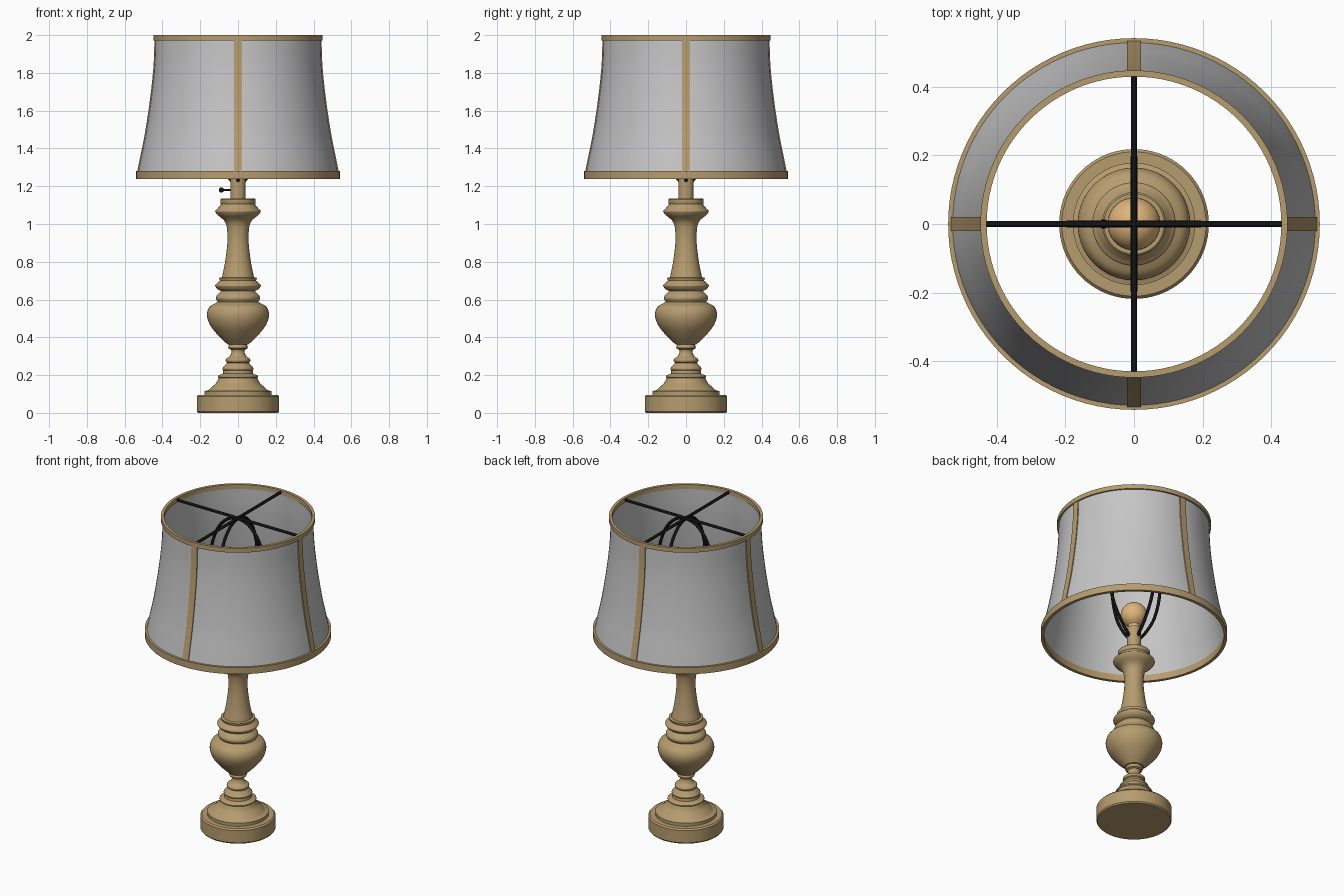
import bpy, bmesh, math
from mathutils import Vector

if "Cube" in bpy.data.objects:
    bpy.data.objects.remove(bpy.data.objects["Cube"])


def material(name, rgb):
    m = bpy.data.materials.new(name)
    m.diffuse_color = (*rgb, 1)
    m.use_nodes = True
    m.node_tree.nodes["Principled BSDF"].inputs["Base Color"].default_value = m.diffuse_color
    return m


BRASS = material("antique_tan", (0.47, 0.335, 0.16))
FABRIC = material("grey_fabric", (0.56, 0.56, 0.56))
BLACK = material("black_metal", (0.006, 0.006, 0.006))
BULB = material("warm_bulb", (0.74, 0.46, 0.20))


def spline(pts, n=5):
    """Catmull-Rom through the points; two points stay a straight line."""
    if len(pts) < 3:
        return [Vector(p) for p in pts]
    p = [Vector(q) for q in pts]
    p = [2 * p[0] - p[1]] + p + [2 * p[-1] - p[-2]]
    out = []
    for a, b, c, d in zip(p, p[1:], p[2:], p[3:]):
        for i in range(n):
            t = i / n
            out.append(0.5 * (2 * b + (c - a) * t + (2 * a - 5 * b + 4 * c - d) * t * t
                              + (3 * b - a - 3 * c + d) * t ** 3))
    return out + [p[-2]]


def finish(name, bm, mat, angle=35):
    bmesh.ops.remove_doubles(bm, verts=bm.verts, dist=1e-5)
    bmesh.ops.recalc_face_normals(bm, faces=bm.faces)
    me = bpy.data.meshes.new(name)
    bm.to_mesh(me)
    bm.free()
    ob = bpy.data.objects.new(name, me)
    bpy.context.collection.objects.link(ob)
    me.materials.append(mat)
    bpy.ops.object.select_all(action='DESELECT')
    ob.select_set(True)
    bpy.context.view_layer.objects.active = ob
    bpy.ops.object.shade_smooth_by_angle(angle=math.radians(angle))
    return ob


def lathe(name, profile, mat, closed=False, steps=72):
    """Spin an (r, z) profile around z."""
    bm = bmesh.new()
    vs = [bm.verts.new((r, 0, z)) for r, z in profile]
    edges = [bm.edges.new(e) for e in zip(vs, vs[1:])]
    if closed:
        edges.append(bm.edges.new((vs[-1], vs[0])))
    bmesh.ops.spin(bm, geom=vs + edges, cent=(0, 0, 0), axis=(0, 0, 1),
                   angle=2 * math.pi, steps=steps, use_duplicate=False)
    return finish(name, bm, mat)


def tube(name, pts, radius, mat):
    """Round wire along a path."""
    cu = bpy.data.curves.new(name, 'CURVE')
    cu.dimensions = '3D'
    cu.bevel_depth = radius
    cu.bevel_resolution = 2
    cu.use_fill_caps = True
    sp = cu.splines.new('POLY')
    sp.points.add(len(pts) - 1)
    for p, q in zip(sp.points, pts):
        p.co = (*q, 1)
        p.radius = 1
    cu.materials.append(mat)
    ob = bpy.data.objects.new(name, cu)
    bpy.context.collection.objects.link(ob)
    return ob


# Turned base and column: curved sections joined by crisp steps
sections = [
    [(0, 0), (0.212, 0)],
    [(0.218, 0.008), (0.218, 0.086)],
    [(0.210, 0.095), (0.178, 0.095)],
    [(0.178, 0.115), (0.155, 0.121)],
    [(0.155, 0.121), (0.135, 0.14), (0.115, 0.16), (0.102, 0.185)],
    [(0.105, 0.187), (0.105, 0.197), (0.080, 0.208)],
    [(0.078, 0.225), (0.083, 0.235), (0.075, 0.245), (0.058, 0.265)],
    [(0.064, 0.27), (0.064, 0.285), (0.045, 0.30), (0.035, 0.32), (0.037, 0.335)],
    [(0.048, 0.34), (0.052, 0.35), (0.046, 0.362)],
    [(0.055, 0.362), (0.10, 0.405), (0.145, 0.46), (0.164, 0.515),
     (0.152, 0.56), (0.112, 0.585)],
    [(0.108, 0.588), (0.117, 0.605), (0.112, 0.622), (0.088, 0.645)],
    [(0.110, 0.655), (0.121, 0.675), (0.105, 0.692)],
    [(0.096, 0.70), (0.10, 0.715)],
    [(0.085, 0.718), (0.070, 0.79), (0.058, 0.88), (0.056, 0.95),
     (0.068, 1.01), (0.110, 1.05)],
    [(0.110, 1.05), (0.121, 1.068), (0.108, 1.082), (0.090, 1.105)],
    [(0.093, 1.11), (0.093, 1.13)],
    [(0.088, 1.135), (0.040, 1.135)],
    [(0.040, 1.29), (0, 1.29)],
]
lathe("turned_lamp_body", [p for s in sections for p in spline(s)], BRASS)

# Light bulb
lathe("light_bulb", [(0, 1.285), (0.03, 1.285), (0.035, 1.31)] +
      [(0.077 * math.sin(a), 1.38 - 0.077 * math.cos(a))
       for a in [math.radians(d) for d in range(30, 180, 10)]] + [(0, 1.457)], BULB, steps=40)

# Switch on the left of the socket
tube("switch_rod", [(-0.03, 0, 1.18), (-0.085, 0, 1.18)], 0.006, BLACK)
bm = bmesh.new()
bmesh.ops.create_uvsphere(bm, u_segments=16, v_segments=10, radius=0.014)
finish("switch_knob", bm, BLACK).location = (-0.088, 0, 1.18)

# Flared fabric shade as a thin shell
flare = spline([(0.437, 1.98), (0.443, 1.83), (0.461, 1.66), (0.488, 1.48),
                (0.514, 1.35), (0.532, 1.26)])
T = 0.004
shell = [(r, z) for r, z in flare] + [(r - T, z) for r, z in reversed(flare)]
lathe("fabric_shade", shell, FABRIC, closed=True, steps=96)


# Trim rings at both ends of the shade
def ring(name, r0, r1, z0, z1):
    lathe(name, [(r0, z0), (r1, z0), (r1, z1), (r0, z1)], BRASS, closed=True, steps=96)


ring("shade_top_trim", 0.429, 0.447, 1.972, 2.0)
ring("shade_bottom_trim", 0.522, 0.541, 1.238, 1.28)

# Four vertical trim strips, harp loops and spider bars on the axes
for k in range(4):
    a = k * math.pi / 2
    d, s = Vector((math.cos(a), math.sin(a), 0)), Vector((-math.sin(a), math.cos(a), 0))
    up = Vector((0, 0, 1))
    bm = bmesh.new()
    rows = [[bm.verts.new(d * (r + o) + s * w + up * z)
             for w, o in ((-0.021, -0.001), (-0.021, 0.005), (0.021, 0.005), (0.021, -0.001))]
            for r, z in flare]
    for p, q in zip(rows, rows[1:]):
        for i in range(4):
            j = (i + 1) % 4
            bm.faces.new((p[i], p[j], q[j], q[i]))
    bm.faces.new(rows[0])
    bm.faces.new(rows[-1])
    finish(f"shade_strip_{k}", bm, BRASS)

    harp = spline([(0.03, 1.225), (0.09, 1.30), (0.155, 1.42), (0.193, 1.58),
                   (0.190, 1.74), (0.145, 1.88), (0.075, 1.96), (0, 1.985)])
    tube(f"harp_arm_{k}", [d * r + up * z for r, z in harp], 0.0095, BLACK)
    tube(f"spider_bar_{k}", [up * 1.986, d * 0.434 + up * 1.986], 0.009, BLACK)
